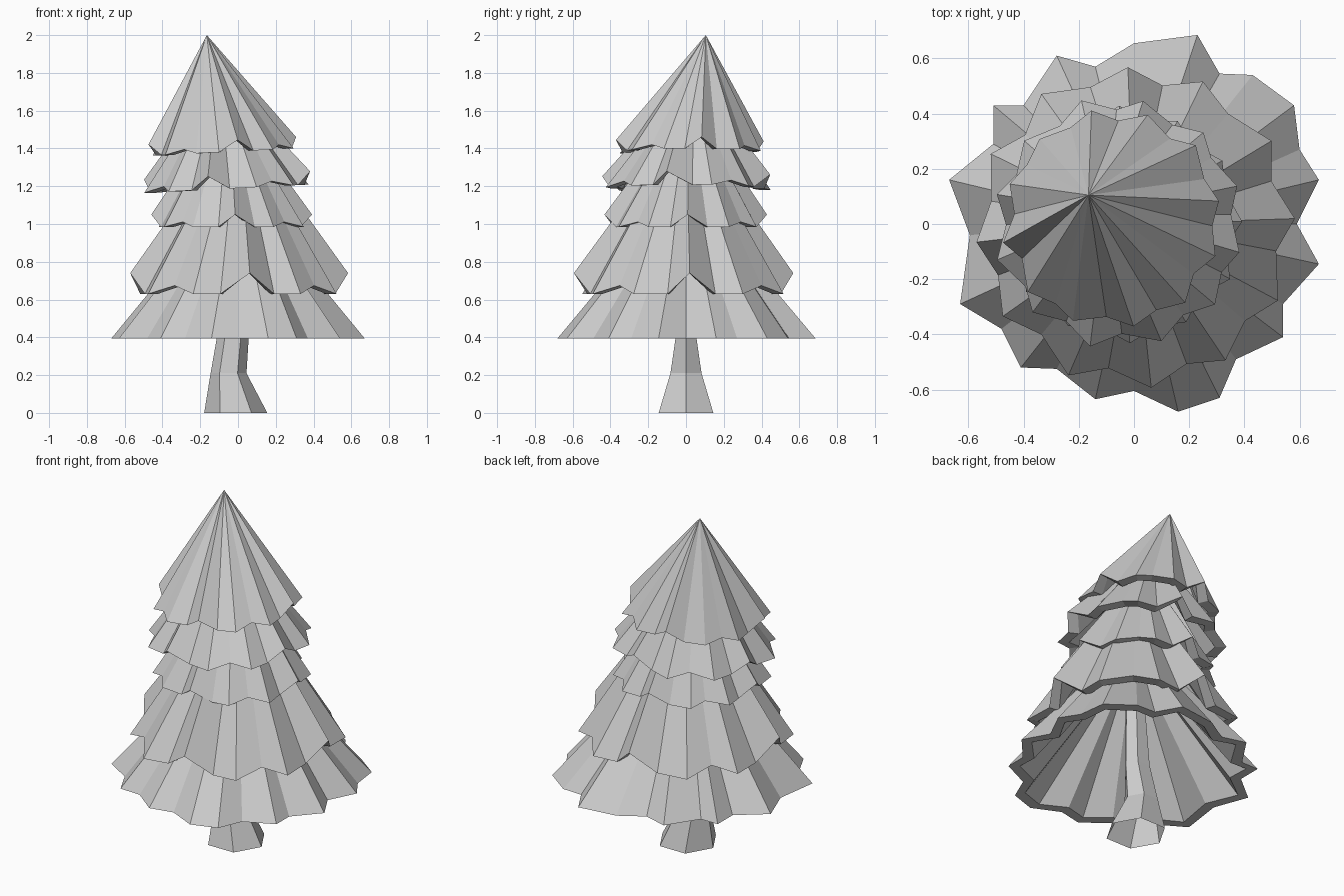
import bpy, bmesh, math, random

if "Cube" in bpy.data.objects:
    bpy.data.objects.remove(bpy.data.objects["Cube"])

random.seed(4)


def make_object(name, bm):
    bmesh.ops.recalc_face_normals(bm, faces=bm.faces)
    mesh = bpy.data.meshes.new(name)
    bm.to_mesh(mesh)
    bm.free()
    obj = bpy.data.objects.new(name, mesh)
    bpy.context.collection.objects.link(obj)


def skirt(name, rim, apex, cut=1.0, wall=0.062):
    """Hollow pleated cone with a flat rim band; cut < 1 trims the hidden tip."""
    bm = bmesh.new()
    n = len(rim)
    cx = sum(p[0] for p in rim) / n
    cy = sum(p[1] for p in rim) / n
    rings = [[], [], [], []]          # outer hem, inner hem, inner top, outer top
    for x, y, z in rim:
        k = 1 - wall / math.hypot(x - cx, y - cy)
        p = (x, y, z)
        q = (cx + (x - cx) * k, cy + (y - cy) * k, z)
        tip = (apex[0], apex[1], apex[2] - 0.10)
        level = (apex[2] - z) * cut / (tip[2] - z)
        p2 = [a + (b - a) * cut for a, b in zip(p, apex)]
        q2 = [a + (b - a) * min(level, 1) for a, b in zip(q, tip)]
        for ring, co in zip(rings, (p, q, q2, p2)):
            ring.append(bm.verts.new(co))
    for a, b in zip(rings, rings[1:] + rings[:1]):
        if cut == 1.0 and a is rings[2]:
            continue
        for i in range(n):
            j = (i + 1) % n
            bm.faces.new((a[i], a[j], b[j], b[i]))
    bmesh.ops.remove_doubles(bm, verts=bm.verts, dist=0.0005)
    make_object(name, bm)


def scalloped_rim(center, r_out, r_in, z, peak, tilt, turn):
    """24 pleat corners, with tall notches on the axes and small ones between."""
    pts = []
    for i in range(24):
        a = math.radians(i * 15 + turn + random.uniform(-2, 2))
        r = (r_in if i % 2 else r_out) + random.uniform(-0.008, 0.008)
        lift = peak if i % 6 == 0 else peak * 0.4 if i % 3 == 0 else 0
        x, y = center[0] + r * math.cos(a), center[1] + r * math.sin(a)
        pts.append((x, y, z + lift + tilt * x))
    return pts


# Lowest skirt: flat hem with an irregular star outline
hem = [(0.67, 0.16), (0.60, 0.27), (0.58, 0.43), (0.43, 0.54), (0.31, 0.545),
       (0.23, 0.685), (0.0, 0.655), (-0.14, 0.57), (-0.28, 0.61), (-0.40, 0.43),
       (-0.51, 0.43), (-0.51, 0.29), (-0.67, 0.16), (-0.595, -0.04),
       (-0.63, -0.29), (-0.48, -0.38), (-0.41, -0.52), (-0.28, -0.525),
       (-0.14, -0.635), (0.0, -0.605), (0.16, -0.68), (0.31, -0.63),
       (0.37, -0.49), (0.54, -0.41), (0.54, -0.29), (0.67, -0.145), (0.59, 0.0)]
skirt("branches_1", [(x, y, 0.395) for x, y in hem], (0.0, 0.0, 1.21), 0.6)

# Upper skirts: center, outer r, inner r, hem z, notch height, tilt, turn, apex, cut
tiers = [
    ((0.005, -0.01), 0.585, 0.525, 0.63, 0.11, 0.0, 4, (0.0, 0.0, 1.55), 0.6),
    ((-0.035, 0.0), 0.425, 0.385, 0.985, 0.065, 0.0, 3, (-0.05, 0.02, 1.66), 0.6),
    ((-0.055, 0.005), 0.455, 0.41, 1.19, 0.07, 0.05, -12, (-0.10, 0.04, 1.79), 0.6),
    ((-0.08, 0.015), 0.40, 0.36, 1.385, 0.06, 0.05, 10, (-0.165, 0.105, 2.0), 1.0),
]
for n, (c, ro, ri, z, peak, tilt, turn, apex, cut) in enumerate(tiers, 2):
    skirt(f"branches_{n}", scalloped_rim(c, ro, ri, z, peak, tilt, turn), apex, cut)

# Bent six-sided trunk, open underneath: (center x, z, x radius, y radius)
bm = bmesh.new()
rings = []
for cx, z, rx, ry in [(-0.012, 0, 0.167, 0.167), (-0.05, 0.21, 0.095, 0.095),
                      (-0.025, 0.42, 0.083, 0.06), (0.0, 0.95, 0.05, 0.05)]:
    rings.append([bm.verts.new((cx + rx * math.cos(i * math.pi / 3),
                                ry * math.sin(i * math.pi / 3), z)) for i in range(6)])
for a, b in zip(rings, rings[1:]):
    for i in range(6):
        j = (i + 1) % 6
        bm.faces.new((a[i], a[j], b[j], b[i]))
make_object("trunk", bm)
